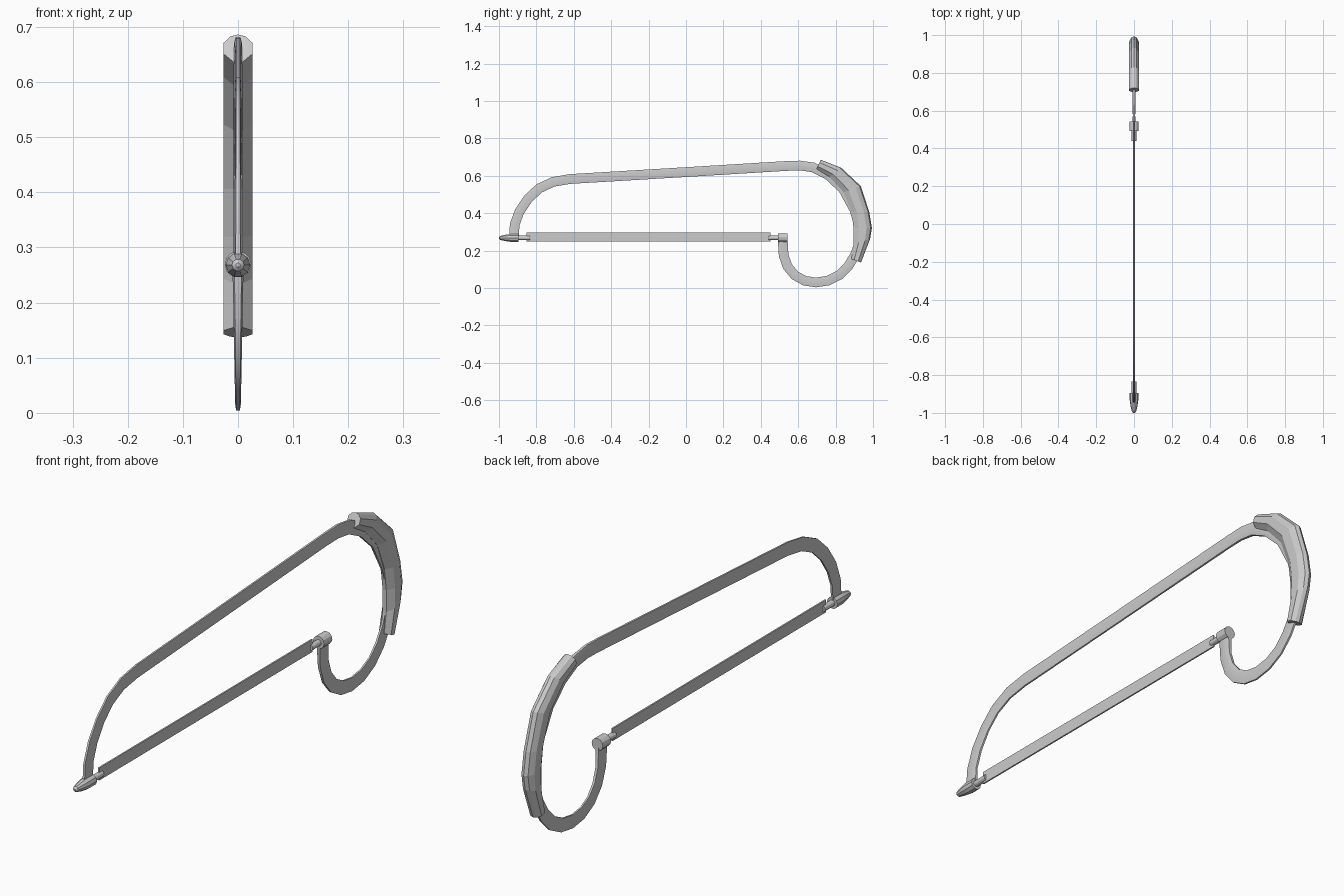
import bpy, bmesh
from mathutils import Vector

if "Cube" in bpy.data.objects:
    bpy.data.objects.remove(bpy.data.objects["Cube"])


def finish(name, bm, smooth=True):
    bmesh.ops.recalc_face_normals(bm, faces=bm.faces[:])
    mesh = bpy.data.meshes.new(name)
    bm.to_mesh(mesh)
    bm.free()
    ob = bpy.data.objects.new(name, mesh)
    bpy.context.collection.objects.link(ob)
    if smooth:
        bpy.ops.object.select_all(action='DESELECT')
        ob.select_set(True)
        bpy.context.view_layer.objects.active = ob
        bpy.ops.object.shade_smooth_by_angle(angle=0.5)
    return ob


def loft(name, rings, smooth=True):
    """Skin closed rings of coordinates and cap both ends."""
    bm = bmesh.new()
    rows = [[bm.verts.new(c) for c in ring] for ring in rings]
    n = len(rows[0])
    for a, b in zip(rows, rows[1:]):
        for i in range(n):
            j = (i + 1) % n
            bm.faces.new((a[i], a[j], b[j], b[i]))
    bm.faces.new(rows[0])
    bm.faces.new(rows[-1])
    return finish(name, bm, smooth)


def section(inner, outer, profile, scale=1.0):
    """Mirrored cross-section; profile holds (fraction inner to outer, half thickness)."""
    pts = [(t, x) for t, x in profile] + [(t, -x) for t, x in reversed(profile) if x > 0]
    return [(x * scale, *inner.lerp(outer, t)) for t, x in pts]


def turned(name, profile, z, sides, smooth=True):
    """Turned part along y; profile holds (y, radius)."""
    from math import cos, sin, tau
    rings = [[(r * cos(tau * i / sides), y, z + r * sin(tau * i / sides))
              for i in range(sides)] for y, r in profile]
    return loft(name, rings, smooth)


# Bow frame: (y, z, half thickness)
path = [(-.92, .265, .007), (-.916, .34, .006), (-.89, .41, .006), (-.844, .478, .005),
        (-.785, .533, .005), (-.71, .568, .005), (-.62, .583, .005), (0, .62, .005),
        (.54, .653, .006), (.61, .655, .007), (.68, .645, .008), (.76, .605, .008),
        (.84, .53, .007), (.9, .42, .006), (.93, .32, .006), (.927, .24, .006),
        (.903, .175, .006), (.868, .118, .006), (.82, .07, .005), (.76, .04, .005),
        (.695, .03, .005), (.635, .039, .005), (.582, .068, .006), (.543, .115, .007),
        (.522, .175, .008), (.517, .26, .01)]
pts = [Vector(p[:2]) for p in path]
rings = []
for i, p in enumerate(pts):
    d = (pts[min(i + 1, len(pts) - 1)] - pts[max(i - 1, 0)]).normalized()
    side = Vector((-d.y, d.x)) * .026
    rings.append(section(p - side, p + side,
                         [(0, .65), (.2, 1), (.8, 1), (1, .65)], path[i][2]))
loft("bow_frame", rings)

# Faceted hand grip: inner edge and outer edge
grip = [((.698, .636), (.72, .686)), ((.767, .594), (.83, .643)),
        ((.842, .513), (.935, .545)), ((.885, .406), (.98, .406)),
        ((.896, .32), (.994, .32)), ((.896, .235), (.984, .262)),
        ((.884, .155), (.936, .137))]
loft("hand_grip", [section(Vector(a), Vector(b),
                           [(0, .008), (.3, .026), (.7, .026), (.93, .014), (1, 0)])
                   for a, b in grip], smooth=False)

# Saw blade
bm = bmesh.new()
bmesh.ops.create_cube(bm, size=1)
bmesh.ops.scale(bm, vec=(.006, 1.306, .048), verts=bm.verts)
bmesh.ops.translate(bm, vec=(0, -.2, .273), verts=bm.verts)
finish("blade", bm, False)

# Blade pins and end fittings
turned("front_pin", [(-.91, .012), (-.835, .012)], .268, 12)
turned("rear_pin", [(.44, .012), (.51, .012)], .268, 12)
turned("tension_knob", [(-1, .004), (-.994, .011), (-.965, .018), (-.935, .0225),
                        (-.895, .0225)], .268, 10)
turned("rear_fitting", [(.493, .024), (.543, .024)], .269, 12)
